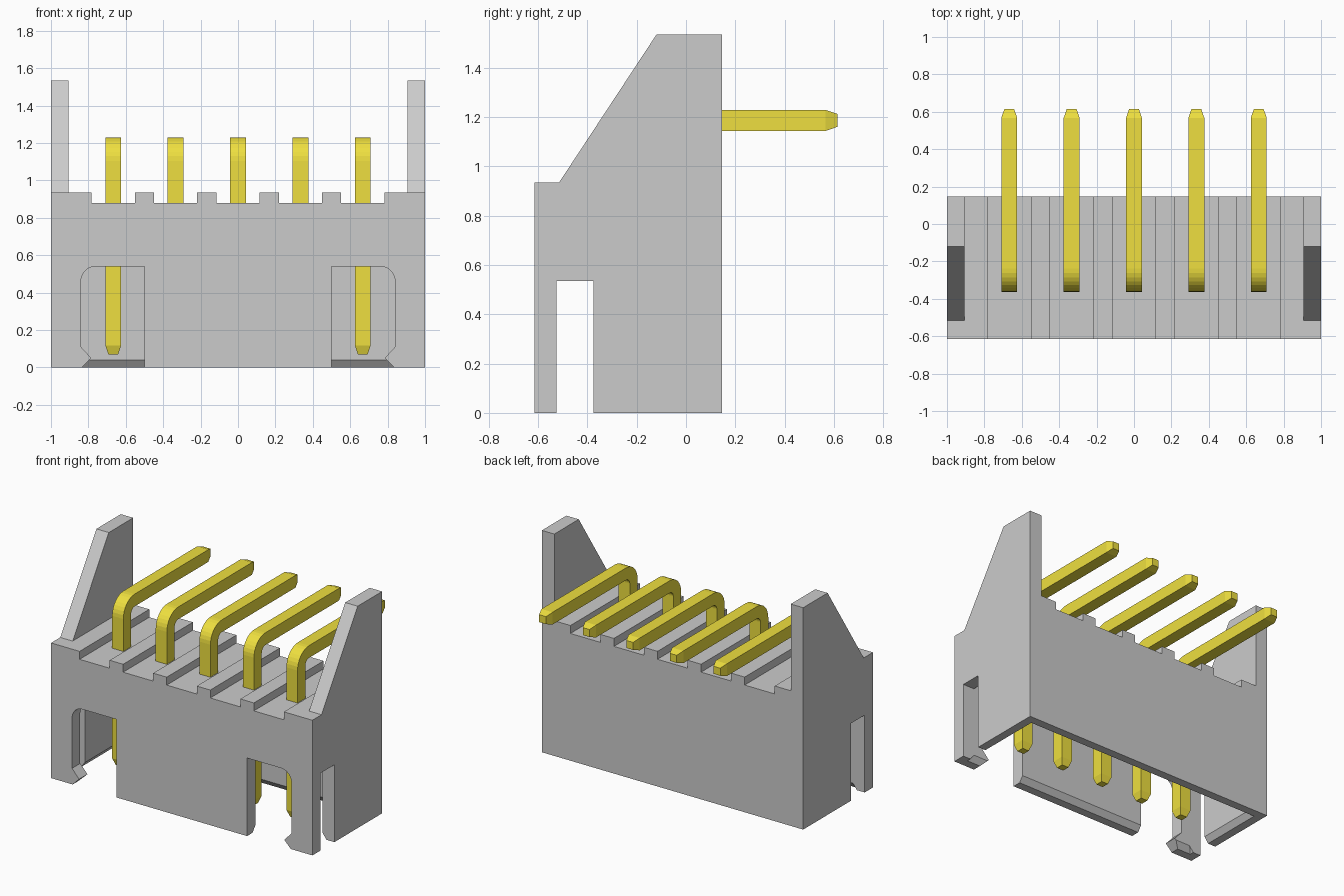
import bpy, bmesh, math
from mathutils import Vector

if "Cube" in bpy.data.objects:
    bpy.data.objects.remove(bpy.data.objects["Cube"])

PINS = [(i - 2) * 0.3335 for i in range(5)]
FRONT, BACK = -0.615, 0.147


def new_object(name, bm):
    bmesh.ops.recalc_face_normals(bm, faces=bm.faces)
    mesh = bpy.data.meshes.new(name)
    bm.to_mesh(mesh)
    bm.free()
    obj = bpy.data.objects.new(name, mesh)
    bpy.context.collection.objects.link(obj)
    return obj


def prism(name, points, axis, lo, hi):
    """Extrude a profile along x (points are y,z) or y (points are x,z)."""
    bm = bmesh.new()
    place = (lambda a, b: (lo, a, b)) if axis == "x" else (lambda a, b: (a, lo, b))
    face = bm.faces.new([bm.verts.new(place(a, b)) for a, b in points])
    moved = bmesh.ops.extrude_face_region(bm, geom=[face])["geom"]
    shift = Vector((hi - lo, 0, 0)) if axis == "x" else Vector((0, hi - lo, 0))
    bmesh.ops.translate(bm, vec=shift, verts=[v for v in moved if isinstance(v, bmesh.types.BMVert)])
    return new_object(name, bm)


def loft(name, rings):
    """Join four-sided rings into a closed solid."""
    bm = bmesh.new()
    rings = [[bm.verts.new(p) for p in ring] for ring in rings]
    for a, b in zip(rings, rings[1:]):
        for i in range(4):
            j = (i + 1) % 4
            bm.faces.new((a[i], a[j], b[j], b[i]))
    bm.faces.new(rings[0])
    bm.faces.new(rings[-1])
    return new_object(name, bm)


def cut(target, cutter):
    mod = target.modifiers.new("cut", "BOOLEAN")
    mod.operation, mod.solver, mod.object = "DIFFERENCE", "EXACT", cutter
    bpy.context.view_layer.objects.active = target
    bpy.ops.object.modifier_apply(modifier=mod.name)
    bpy.data.objects.remove(cutter)


# Housing block from its side outline, including the tall end wings
housing = prism("housing", [(FRONT, 0), (FRONT, 0.935), (-0.515, 0.935), (-0.12, 1.535),
                            (BACK, 1.535), (BACK, 0)], "x", -1, 1)

# Space between the wings, with a groove under each pin
top = [(-0.905, 1.8), (-0.905, 0.935)]
for x in PINS:
    top += [(x - 0.115, 0.935), (x - 0.115, 0.88), (x + 0.115, 0.88), (x + 0.115, 0.935)]
top += [(0.905, 0.935), (0.905, 1.8)]
cut(housing, prism("top_cutter", top, "y", -0.8, 0.4))

# Mating cavity, flared at the rim
def cavity_ring(wall, z):
    x, y0, y1 = 1 - wall, FRONT + wall, BACK - wall
    return [(-x, y0, z), (x, y0, z), (x, y1, z), (-x, y1, z)]

cut(housing, loft("cavity_cutter", [cavity_ring(0.06, -0.1), cavity_ring(0.06, 0),
                                    cavity_ring(0.09, 0.04), cavity_ring(0.09, 0.7)]))

# Front windows with a hooked outer edge, and slots in the end walls
window = [(0.5, -0.1), (0.835, -0.1), (0.835, 0), (0.785, 0.05), (0.84, 0.11)]
window += [(0.76 + 0.08 * math.cos(math.radians(a)), 0.46 + 0.08 * math.sin(math.radians(a)))
           for a in range(0, 91, 15)]
window.append((0.5, 0.54))
slot = [(-0.525, -0.1), (-0.375, -0.1), (-0.375, 0.535), (-0.525, 0.535)]
for side in (-1, 1):
    cut(housing, prism("window_cutter", [(side * x, z) for x, z in window], "y", -0.7, -0.48))
    cut(housing, prism("slot_cutter", slot, "x", side * 0.87, side * 1.1))

# Bent square pins with tapered ends
gold = bpy.data.materials.new("gold")
gold.diffuse_color = (0.86, 0.74, 0.05, 1)
gold.use_nodes = True
gold.node_tree.nodes["Principled BSDF"].inputs["Base Color"].default_value = gold.diffuse_color
HALF, TIP, BEND = 0.0425, 0.026, 0.0825
PIN_Y, PIN_Z = -0.32, 1.187
path = [(PIN_Y, 0.07, 0, TIP), (PIN_Y, 0.118, 0, HALF)]
for i in range(9):
    a = math.pi / 2 * i / 8
    path.append((PIN_Y + BEND * (1 - math.cos(a)), PIN_Z - BEND * (1 - math.sin(a)), a, HALF))
path += [(0.567, PIN_Z, math.pi / 2, HALF), (0.615, PIN_Z, math.pi / 2, TIP)]

for n, x in enumerate(PINS):
    rings = []
    for y, z, a, h in path:
        dy, dz = h * math.cos(a), -h * math.sin(a)
        rings.append([(x - h, y - dy, z - dz), (x + h, y - dy, z - dz),
                      (x + h, y + dy, z + dz), (x - h, y + dy, z + dz)])
    pin = loft(f"pin_{n + 1}", rings)
    pin.data.materials.append(gold)
